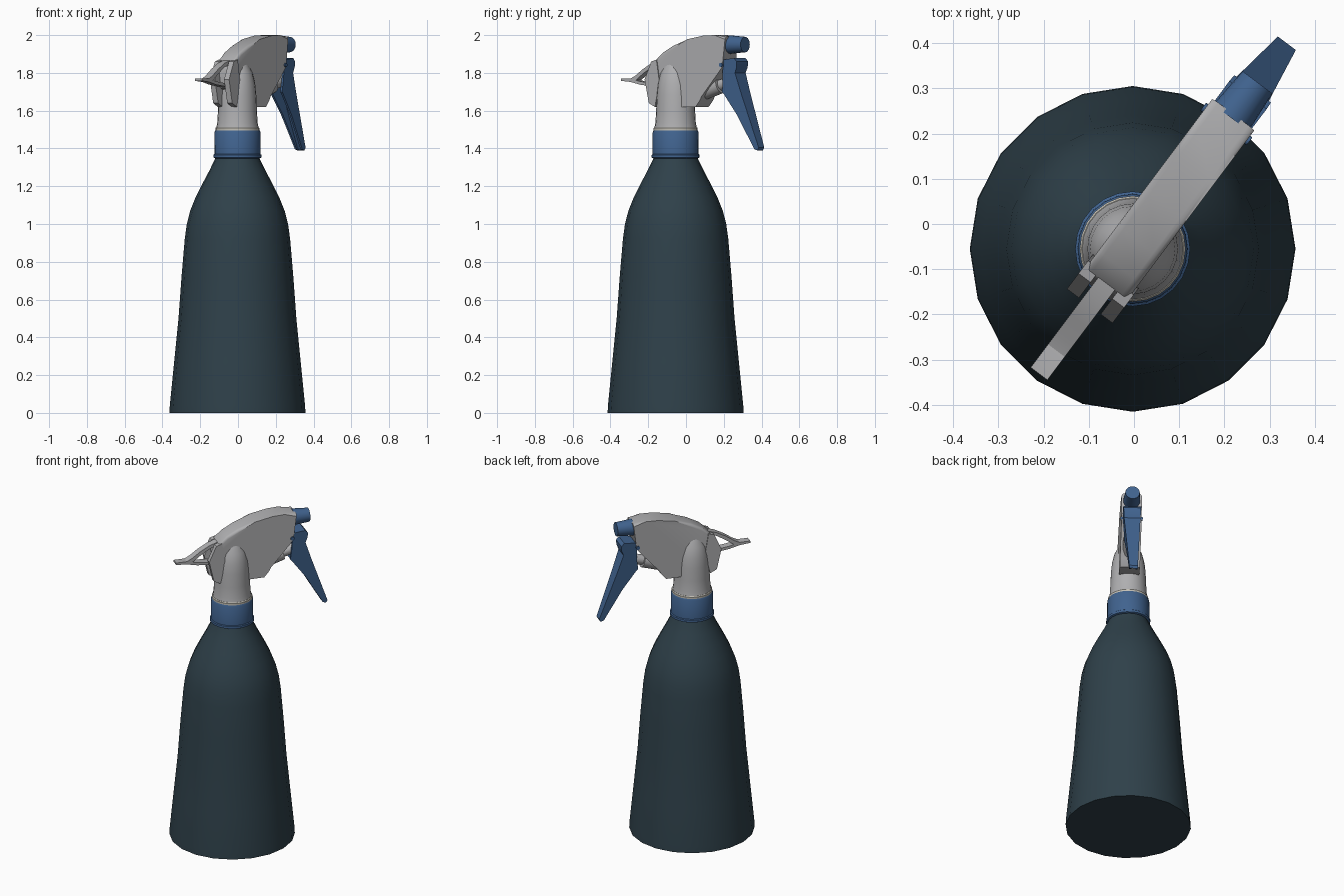
import bpy, bmesh, math
from mathutils import Matrix, Vector

if "Cube" in bpy.data.objects:
    bpy.data.objects.remove(bpy.data.objects["Cube"])

# Head frame: local x runs towards the nozzle, local y across, z up the bottle axis
FRAME = Matrix.Translation((-0.003, -0.055, 0)) @ Matrix.Rotation(math.atan2(0.8, 0.6), 4, 'Z')


def colour(name, rgb):
    m = bpy.data.materials.new(name)
    m.diffuse_color = (*rgb, 1)
    m.use_nodes = True
    m.node_tree.nodes["Principled BSDF"].inputs["Base Color"].default_value = m.diffuse_color
    return m


TEAL = colour("dark_teal", (0.028, 0.052, 0.068))
BLUE = colour("blue", (0.052, 0.125, 0.275))
GREY = colour("light_grey", (0.43, 0.43, 0.44))
CREAM = colour("cream", (0.55, 0.53, 0.47))


def finish(bm, name, mat, frame=FRAME, smooth=True):
    bmesh.ops.recalc_face_normals(bm, faces=bm.faces)
    me = bpy.data.meshes.new(name)
    bm.to_mesh(me)
    bm.free()
    ob = bpy.data.objects.new(name, me)
    bpy.context.collection.objects.link(ob)
    me.materials.append(mat)
    ob.matrix_world = frame
    if smooth:
        bpy.ops.object.select_all(action='DESELECT')
        bpy.context.view_layer.objects.active = ob
        ob.select_set(True)
        bpy.ops.object.shade_smooth_by_angle(angle=math.radians(35))
    return ob


def lathe(name, mat, profile, n=20, frame=None):
    """Capped solid of revolution from (radius, z) pairs."""
    bm = bmesh.new()
    rings = []
    for r, z in profile:
        rings.append([bm.verts.new((r * math.cos(math.tau * i / n), r * math.sin(math.tau * i / n), z))
                      for i in range(n)])
    for a, b in zip(rings, rings[1:]):
        for i in range(n):
            j = (i + 1) % n
            bm.faces.new((a[i], a[j], b[j], b[i]))
    bm.faces.new(rings[0])
    bm.faces.new(rings[-1])
    return finish(bm, name, mat, frame or Matrix.Translation((-0.003, -0.055, 0)))


def prism(name, mat, outline, lo, hi, bevel_above=None):
    """Side outline (u, z) extruded across from lo(z) to hi(z)."""
    bm = bmesh.new()
    a = [bm.verts.new((u, lo(z), z)) for u, z in outline]
    b = [bm.verts.new((u, hi(z), z)) for u, z in outline]
    bm.faces.new(a)
    bm.faces.new(b)
    for i in range(len(a)):
        j = (i + 1) % len(a)
        bm.faces.new((a[i], a[j], b[j], b[i]))
    if bevel_above:
        edges = [e for e in bm.edges if all(v.co.z > bevel_above for v in e.verts)
                 and e.verts[0].co.y * e.verts[1].co.y > 0]
        bmesh.ops.bevel(bm, geom=edges, offset=0.016, segments=3, profile=0.5, affect='EDGES')
    return finish(bm, name, mat)


def rod(name, mat, p, q, r0, r1, n=16):
    """Tapered rod between two points of the head frame."""
    p, q = Vector(p), Vector(q)
    rot = (q - p).to_track_quat('Z', 'Y').to_matrix().to_4x4()
    return lathe(name, mat, [(r0, 0), (r1, (q - p).length)], n,
                 FRAME @ Matrix.Translation(p) @ rot)


# Bottle, collar and neck
lathe("bottle", TEAL, [(0.36, 0), (0.358, 0.04), (0.335, 0.27), (0.312, 0.5), (0.296, 0.72),
                       (0.279, 0.92), (0.268, 1.0), (0.25, 1.07), (0.222, 1.14), (0.187, 1.21),
                       (0.15, 1.28), (0.118, 1.345), (0.11, 1.37)])
lathe("collar", BLUE, [(0.119, 1.348), (0.127, 1.352), (0.127, 1.366), (0.122, 1.37),
                       (0.121, 1.488), (0.117, 1.496)], 24)
lathe("neck_ring", CREAM, [(0.117, 1.494), (0.117, 1.507), (0.113, 1.512)], 24)
lathe("neck", GREY, [(0.112, 1.51), (0.107, 1.535), (0.103, 1.6), (0.1, 1.68),
                     (0.094, 1.74), (0.08, 1.8), (0.055, 1.85)], 24)

# Spray head
prism("head_body", GREY,
      [(-0.105, 1.72), (-0.12, 1.8), (-0.095, 1.868), (-0.05, 1.907), (0.02, 1.945), (0.12, 1.978),
       (0.225, 1.997), (0.3, 2.0), (0.372, 1.993), (0.352, 1.832), (0.33, 1.805), (0.215, 1.675),
       (0.205, 1.655), (0.175, 1.62), (0.06, 1.62), (-0.02, 1.66)],
      lambda z: -0.058, lambda z: 0.058, 1.86)

# Rear tabs and curved tail
for side, s in (("left", 1), ("right", -1)):
    prism("rear_tab_" + side, GREY,
          [(-0.08, 1.87), (-0.115, 1.86), (-0.158, 1.765), (-0.13, 1.64), (-0.09, 1.62), (-0.06, 1.75)],
          lambda z: s * 0.03, lambda z: s * 0.063)
prism("tail_arch", GREY,
      [(-0.09, 1.868), (-0.14, 1.853), (-0.2, 1.82), (-0.25, 1.785), (-0.285, 1.768),
       (-0.25, 1.758), (-0.2, 1.795), (-0.14, 1.832), (-0.09, 1.845)],
      lambda z: -0.023, lambda z: 0.023)
prism("tail_bar", GREY,
      [(-0.345, 1.77), (-0.28, 1.77), (-0.22, 1.755), (-0.09, 1.74), (-0.09, 1.722),
       (-0.22, 1.738), (-0.28, 1.752), (-0.345, 1.758)],
      lambda z: -0.023, lambda z: 0.023)

# Nozzle
rod("nozzle", BLUE, (0.362, 0, 1.95), (0.46, 0, 1.95), 0.049, 0.041, 20)


# Trigger: front plate with two side walls, open towards the bottle
def width(z):
    return 0.024 + 0.026 * (z - 1.39) / 0.46


prism("trigger_plate", BLUE,
      [(0.35, 1.87), (0.425, 1.878), (0.442, 1.86), (0.44, 1.83), (0.428, 1.8), (0.465, 1.69),
       (0.568, 1.405), (0.56, 1.39), (0.545, 1.405), (0.44, 1.69), (0.405, 1.79), (0.35, 1.82)],
      lambda z: -width(z), width)
for side, s in (("left", 1), ("right", -1)):
    prism("trigger_wall_" + side, BLUE,
          [(0.35, 1.86), (0.43, 1.86), (0.425, 1.8), (0.46, 1.69), (0.565, 1.405), (0.56, 1.39),
           (0.54, 1.395), (0.43, 1.58), (0.352, 1.685), (0.338, 1.7), (0.345, 1.75)],
          lambda z: s * (width(z) - 0.012), lambda z: s * width(z))

# Trigger pivot pin and pump piston
rod("pivot_pin", BLUE, (0.345, -0.064, 1.842), (0.345, 0.064, 1.842), 0.011, 0.011, 12)
rod("pump_barrel", GREY, (0.18, 0, 1.70), (0.30, 0, 1.735), 0.046, 0.044)
rod("pump_piston", GREY, (0.28, 0, 1.73), (0.41, 0, 1.765), 0.03, 0.03)
